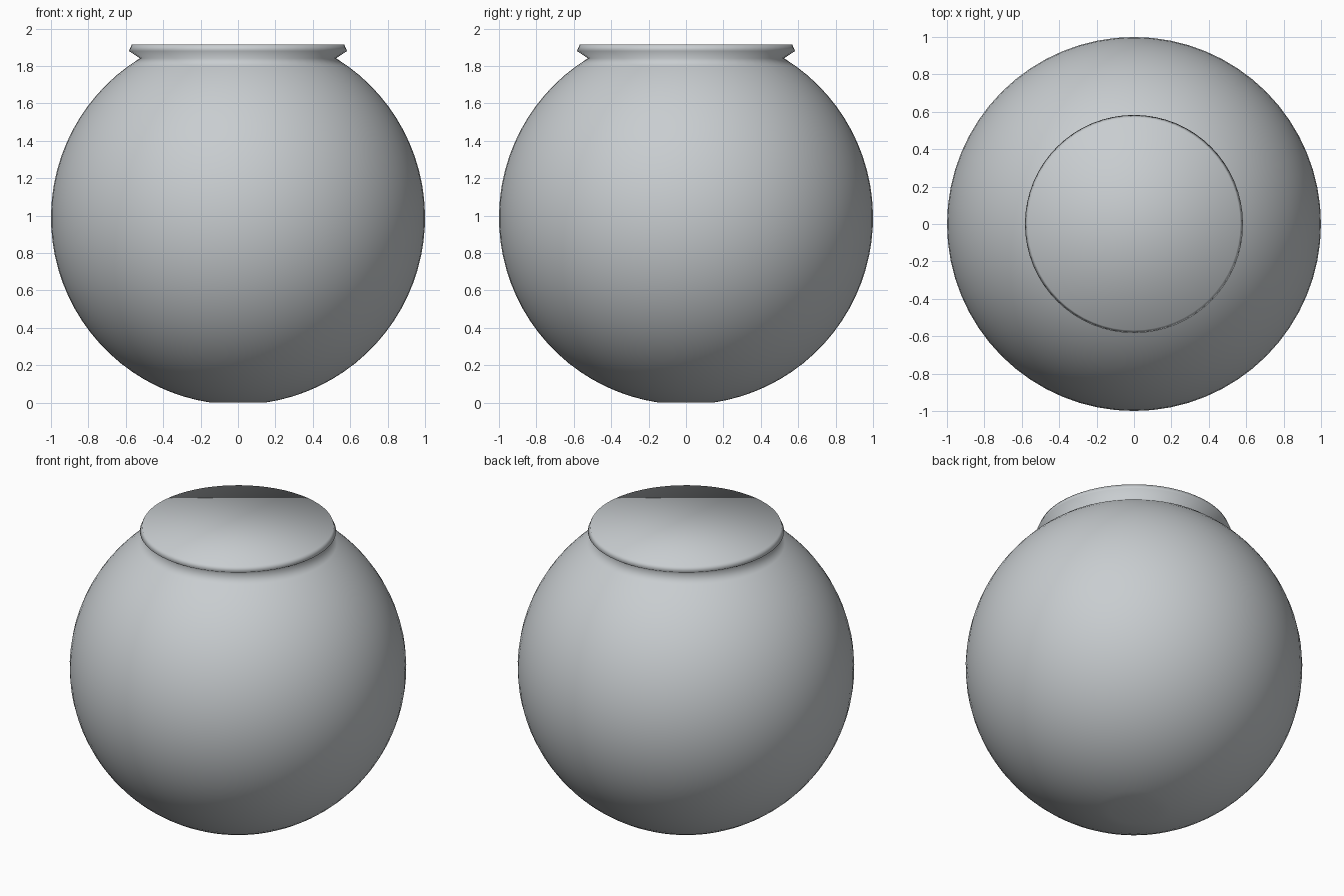
import bpy, bmesh
from math import sin, cos, pi, radians

cube = bpy.data.objects.get("Cube")
if cube:
    bpy.data.objects.remove(cube, do_unlink=True)

SEGMENTS = 64
RINGS = 32
CENTRE_Z = 0.99


def material(name, colour):
    mat = bpy.data.materials.new(name)
    mat.use_nodes = True
    mat.diffuse_color = colour
    mat.node_tree.nodes["Principled BSDF"].inputs["Base Color"].default_value = colour
    return mat


def lathe(name, profile, mat):
    """Revolve (radius, height) points around z and close both ends."""
    bm = bmesh.new()
    rings = []
    for r, z in profile:
        angles = [2 * pi * i / SEGMENTS for i in range(SEGMENTS)]
        rings.append([bm.verts.new((r * cos(a), r * sin(a), z)) for a in angles])
    for low, high in zip(rings, rings[1:]):
        for i in range(SEGMENTS):
            j = (i + 1) % SEGMENTS
            bm.faces.new((low[i], low[j], high[j], high[i]))
    bm.faces.new(rings[0][::-1])
    bm.faces.new(rings[-1])
    for face in bm.faces:
        face.smooth = True
    mesh = bpy.data.meshes.new(name)
    bm.to_mesh(mesh)
    bm.free()
    mesh.materials.append(mat)
    obj = bpy.data.objects.new(name, mesh)
    bpy.context.collection.objects.link(obj)
    return obj


# Round body: a sphere cut flat at the foot and open at the neck
foot, neck = radians(171.8), radians(31.6)
profile = []
for i in range(RINGS + 1):
    a = foot + (neck - foot) * i / RINGS
    profile.append((sin(a), CENTRE_Z + cos(a)))
profile[0] = (profile[0][0], 0)

# Flared lip above the neck, closed by a flat top
profile += [(0.583, 1.88), (0.568, 1.915)]

lathe("round_bowl", profile, material("pale blue grey", (0.58, 0.61, 0.63, 1)))
